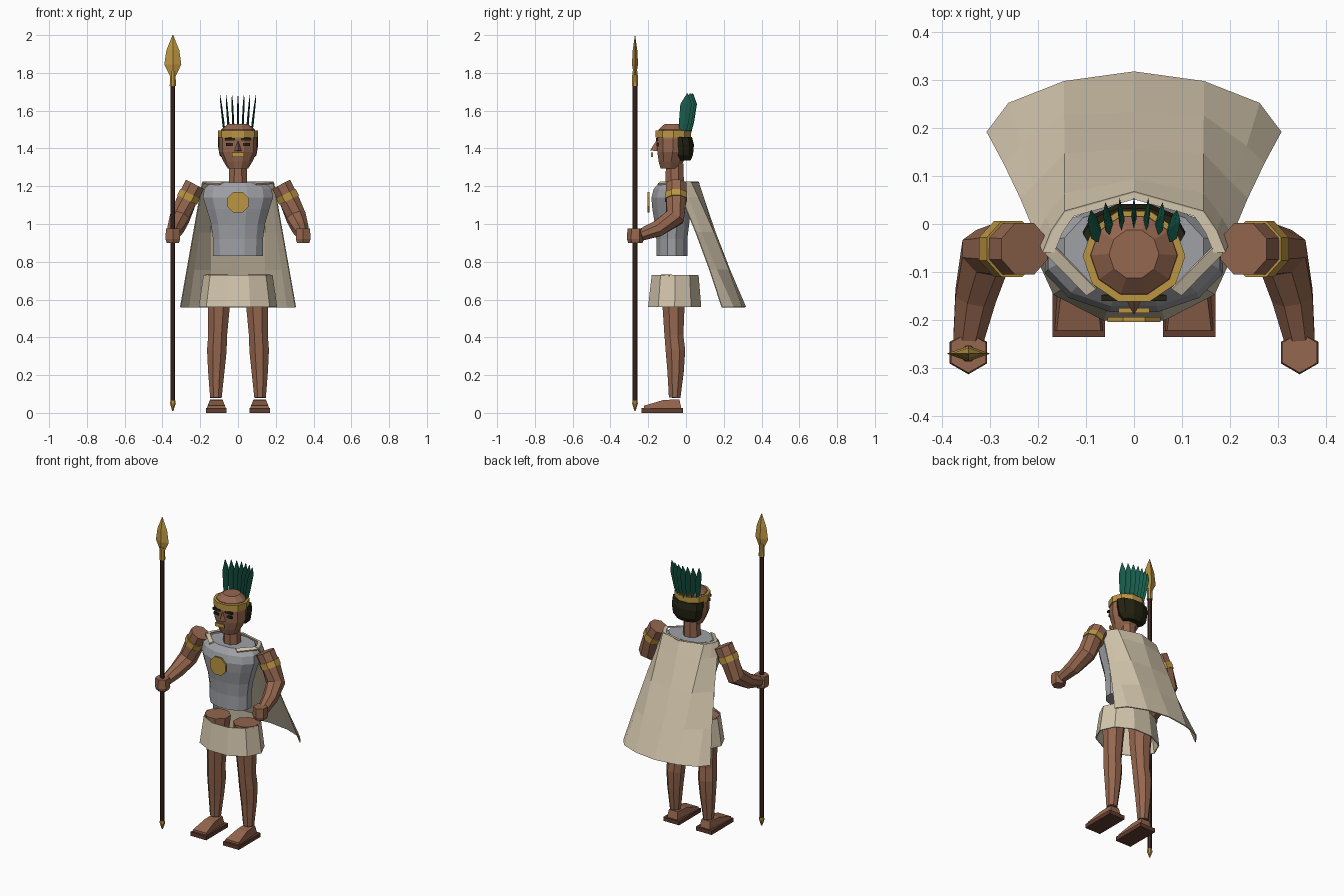
import bpy, bmesh, math
from mathutils import Vector

if "Cube" in bpy.data.objects:
    bpy.data.objects.remove(bpy.data.objects["Cube"])


def mat(name, rgb):
    m = bpy.data.materials.new(name)
    m.diffuse_color = (*rgb, 1)
    m.use_nodes = True
    m.node_tree.nodes["Principled BSDF"].inputs["Base Color"].default_value = m.diffuse_color
    return m


SKIN = mat("skin", (0.30, 0.135, 0.078))
CLOTH = mat("cream cloth", (0.66, 0.57, 0.42))
GREY = mat("grey armour", (0.35, 0.355, 0.38))
GOLD = mat("gold", (0.50, 0.30, 0.055))
GREEN = mat("green feather", (0.01, 0.12, 0.078))
DARK = mat("black hair", (0.017, 0.016, 0.006))
WOOD = mat("dark wood", (0.055, 0.024, 0.017))
LEATHER = mat("brown leather", (0.12, 0.045, 0.028))


def build(name, verts, faces, m, thick=0):
    me = bpy.data.meshes.new(name)
    me.from_pydata([tuple(v) for v in verts], [], faces)
    bm = bmesh.new()
    bm.from_mesh(me)
    bmesh.ops.recalc_face_normals(bm, faces=bm.faces)
    bm.to_mesh(me)
    bm.free()
    me.materials.append(m)
    ob = bpy.data.objects.new(name, me)
    bpy.context.collection.objects.link(ob)
    if thick:
        s = ob.modifiers.new("thickness", "SOLIDIFY")
        s.thickness = thick
        s.offset = 0
    return ob


def skin_rings(name, rings, m, closed=True, caps=True, thick=0):
    """Bridge equal-sized rings of points into a surface."""
    n = len(rings[0])
    verts = [p for r in rings for p in r]
    faces = []
    for i in range(len(rings) - 1):
        for j in range(n if closed else n - 1):
            k = (j + 1) % n
            faces.append((i * n + j, i * n + k, (i + 1) * n + k, (i + 1) * n + j))
    if caps and closed:
        faces.append(tuple(range(n)))
        faces.append(tuple((len(rings) - 1) * n + j for j in range(n)))
    return build(name, verts, faces, m, thick)


def stack(name, rows, m, sides=12, phase=0.5, **kw):
    """Rows of (z, half width, front y, back y)."""
    rings = []
    for z, hx, yf, yb in rows:
        ring = []
        for j in range(sides):
            a = 2 * math.pi * (j + phase) / sides
            ring.append((hx * math.sin(a), (yf + yb) / 2 - (yb - yf) / 2 * math.cos(a), z))
        rings.append(ring)
    return skin_rings(name, rings, m, **kw)


def tube(name, path, m, sides=8, phase=0.5, flat=1.0):
    """Path of (x, y, z, radius); flat squashes the section across."""
    pts = [Vector(p[:3]) for p in path]
    rings = []
    for i, p in enumerate(pts):
        t = Vector()
        if i:
            t += (p - pts[i - 1]).normalized()
        if i < len(pts) - 1:
            t += (pts[i + 1] - p).normalized()
        t.normalize()
        u = Vector((1, 0, 0))
        u = (u - t * u.dot(t)).normalized()
        v = t.cross(u)
        ang = [2 * math.pi * (j + phase) / sides for j in range(sides)]
        rings.append([p + (u * math.cos(a) + v * math.sin(a) * flat) * path[i][3] for a in ang])
    return skin_rings(name, rings, m)


def box(name, c, s, m):
    x, y, z = c
    a, b, h = (d / 2 for d in s)
    rings = [[(x - a, y - b, k), (x + a, y - b, k), (x + a, y + b, k), (x - a, y + b, k)]
             for k in (z - h, z + h)]
    return skin_rings(name, rings, m)


# Torso and neck
stack("torso", [(0.83, 0.136, -0.16, 0.01), (0.92, 0.137, -0.16, 0.01), (1.0, 0.148, -0.168, 0.02),
                (1.08, 0.172, -0.182, 0.03), (1.14, 0.192, -0.187, 0.04), (1.185, 0.185, -0.175, 0.045),
                (1.22, 0.15, -0.145, 0.04)], GREY)
tube("neck", [(0, -0.06, 1.18, 0.054), (0, -0.06, 1.32, 0.05)], SKIN, 8)
tube("chest_disc", [(0, -0.204, 1.115, 0.06), (0, -0.194, 1.115, 0.06)], GOLD, 8)

# Head, hair and headband
stack("head", [(1.295, 0.055, -0.138, -0.03), (1.33, 0.076, -0.148, -0.01), (1.38, 0.1, -0.156, 0.015),
               (1.45, 0.102, -0.16, 0.024), (1.5, 0.09, -0.15, 0.02), (1.53, 0.052, -0.115, -0.01)],
      SKIN, 10)
stack("hair", [(1.335, 0.07, -0.05, 0.025), (1.365, 0.098, -0.07, 0.04), (1.42, 0.107, -0.078, 0.045),
               (1.46, 0.106, -0.078, 0.035)], DARK, 10)
stack("headband", [(1.457, 0.107, -0.166, 0.032), (1.496, 0.107, -0.166, 0.032)], GOLD, 10)
box("lip_ornament", (0, -0.18, 1.367), (0.064, 0.01, 0.022), GOLD)
build("nose", [(0, -0.155, 1.445), (-0.02, -0.15, 1.385), (0.02, -0.15, 1.385), (0, -0.19, 1.39)],
      [(0, 1, 3), (0, 3, 2), (1, 2, 3), (0, 2, 1)], SKIN)

# Feather crest along the back of the headband
for i in range(7):
    k = (i - 3) / 3
    x0, x1 = 0.07 * k, 0.096 * k
    back = -0.028 * k * k

    def at(t, dy, dx=0.0):
        return (x0 + (x1 - x0) * t + dx, 0.008 + back + 0.027 * t + dy, 1.47 + 0.22 * t)

    rings = [[at(t, -w), at(t, 0, 0.006 * s), at(t, w), at(t, 0, -0.006 * s)]
             for t, w, s in ((0, 0.016, 0.8), (0.3, 0.026, 1), (0.75, 0.03, 0.7), (1, 0.003, 0.1))]
    skin_rings("feather", rings, GREEN)

# Paired parts
for s in (-1, 1):
    box("eye", (s * 0.045, -0.151, 1.42), (0.036, 0.009, 0.016), DARK)
    box("eyebrow", (s * 0.042, -0.154, 1.448), (0.052, 0.012, 0.014), DARK)

    # Arm, hand and armband
    tube("arm", [(s * 0.228, -0.052, 1.21, 0.058), (s * 0.272, -0.052, 1.125, 0.057),
                 (s * 0.308, -0.06, 1.035, 0.056), (s * 0.33, -0.15, 0.975, 0.046),
                 (s * 0.345, -0.24, 0.942, 0.034)], SKIN)
    tube("hand", [(s * 0.345, -0.268, 0.9, 0.038), (s * 0.345, -0.268, 0.92, 0.045),
                  (s * 0.345, -0.268, 0.975, 0.042)], SKIN, 6)
    tube("armband", [(s * 0.254, -0.052, 1.16, 0.063), (s * 0.27, -0.052, 1.127, 0.063)], GOLD)

    # Leg and sandal
    tube("leg", [(s * 0.1, -0.06, 0.73, 0.077), (s * 0.102, -0.066, 0.56, 0.063),
                 (s * 0.108, -0.064, 0.41, 0.054), (s * 0.112, -0.056, 0.33, 0.056),
                 (s * 0.115, -0.055, 0.22, 0.047), (s * 0.117, -0.06, 0.08, 0.033)], SKIN)
    box("sandal_sole", (s * 0.115, -0.125, 0.0125), (0.11, 0.22, 0.025), LEATHER)
    prof = [(-0.222, 0.025, 0.05), (-0.222, 0.038, 0.046), (-0.12, 0.068, 0.034),
            (-0.035, 0.072, 0.03), (-0.025, 0.025, 0.036)]
    skin_rings("foot", [[(s * 0.115 + d * w, y, z) for y, z, w in prof] for d in (-1, 1)], SKIN)

    # Cape strap running over the shoulder
    build("cape_strap", [(s * 0.185, -0.06, 1.215), (s * 0.162, -0.05, 1.222),
                         (s * 0.078, -0.135, 1.222), (s * 0.098, -0.148, 1.21)],
          [(0, 1, 2, 3)], CLOTH, 0.008)

# Open kilt
stack("kilt", [(0.56, 0.205, -0.205, 0.085), (0.73, 0.18, -0.185, 0.07)], CLOTH, 10,
      caps=False, thick=0.006)

# Cape, widening from the shoulders to the hem
top = [(0.188, -0.06), (0.17, -0.015), (0.143, 0.025), (0, 0.065)]
hem = [(0.305, 0.19), (0.26, 0.25), (0.145, 0.295), (0, 0.315)]
rings = []
for t in (0, 0.12, 0.4, 0.7, 1):
    half = []
    for j, (a, b) in enumerate(zip(top, hem)):
        fold = 0.012 * math.sin(math.pi * t) * (-1) ** j
        half.append((a[0] + (b[0] - a[0]) * t, a[1] + (b[1] - a[1]) * t + fold, 1.222 - 0.662 * t))
    rings.append([(-x, y, z) for x, y, z in half] + half[-2::-1])
skin_rings("cape", rings, CLOTH, closed=False, thick=0.006)
collar = [[(x * f, (y + 0.05) * f - 0.05, 1.222) for x, y, z in rings[0]] for f in (1, 0.88)]
skin_rings("cape_collar", collar, CLOTH, closed=False, thick=0.006)

# Spear
sx, sy = -0.345, -0.27
tube("spear_shaft", [(sx, sy, 0.05, 0.013), (sx, sy, 1.74, 0.013)], WOOD, 8)
tube("spear_butt", [(sx, sy, 0.01, 0.003), (sx, sy, 0.05, 0.017), (sx, sy, 0.065, 0.014)], GOLD, 8)
tube("spear_socket", [(sx, sy, 1.73, 0.018), (sx, sy, 1.81, 0.015)], GOLD, 8)
tube("spear_blade", [(sx, sy, 1.78, 0.014), (sx, sy, 1.845, 0.045), (sx, sy, 1.92, 0.034),
                     (sx, sy, 2.0, 0.002)], GOLD, 4, 0, 0.36)
